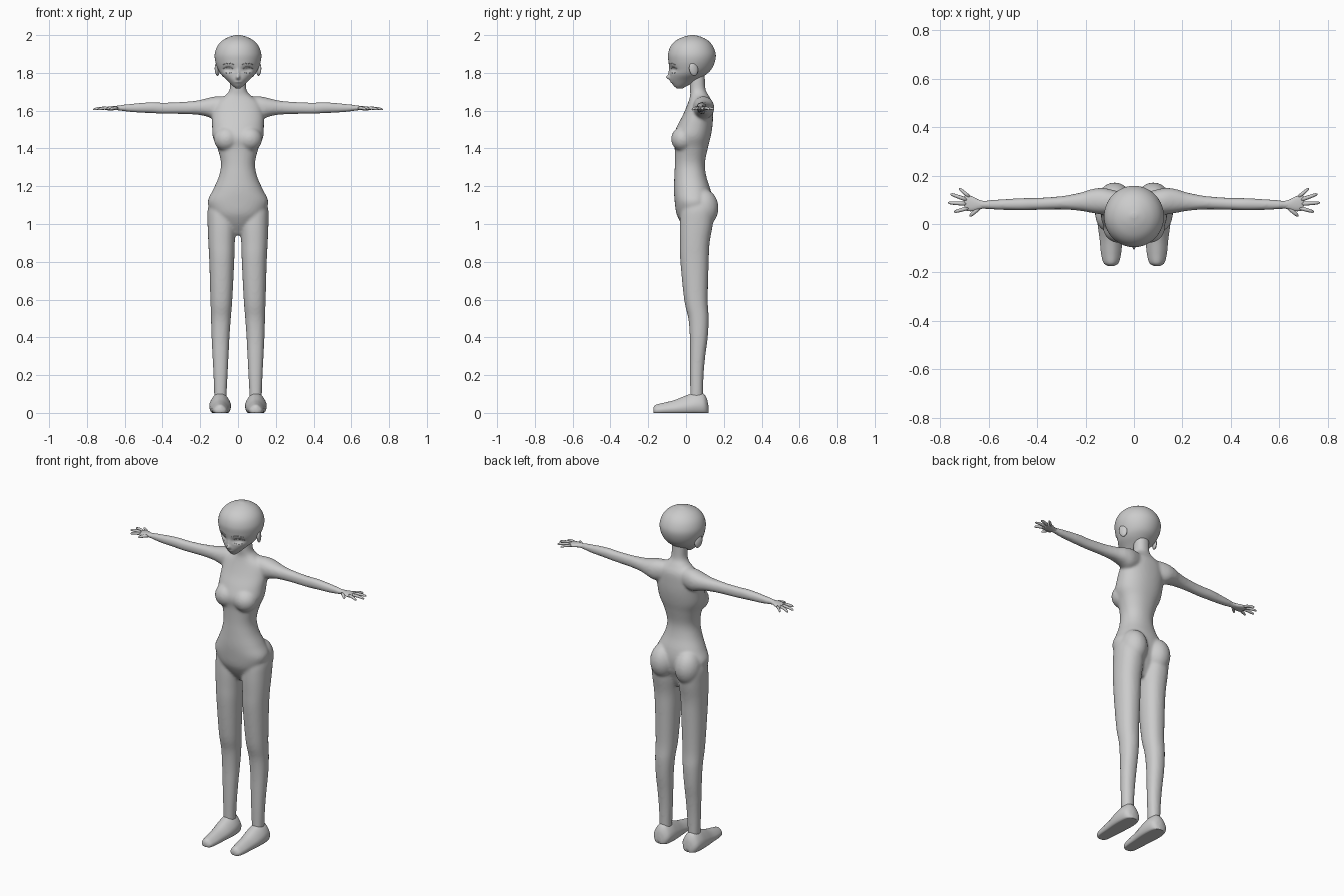
import bpy, bmesh, math
from mathutils import Vector, Matrix

if "Cube" in bpy.data.objects:
    bpy.data.objects.remove(bpy.data.objects["Cube"])

def catmull(rows, steps):
    out = []
    for i in range(len(rows) - 1):
        p = [rows[max(0, min(len(rows) - 1, i + k))] for k in (-1, 0, 1, 2)]
        for j in range(steps):
            t = j / steps
            out.append([0.5 * (2 * b + (c - a) * t + (2 * a - 5 * b + 4 * c - d) * t * t
                               + (3 * b - a - 3 * c + d) * t ** 3) for a, b, c, d in zip(*p)])
    return out + [list(rows[-1])]

def skin(bm, rings):
    vs = [[bm.verts.new(p) for p in r] for r in rings]
    n = len(vs[0])
    fs = [bm.faces.new((a[k], a[(k + 1) % n], b[(k + 1) % n], b[k]))
          for a, b in zip(vs, vs[1:]) for k in range(n)]
    fs += [bm.faces.new(vs[0]), bm.faces.new(vs[-1])]
    bmesh.ops.recalc_face_normals(bm, faces=fs)

def loft(bm, rows, axis, side=1, n=32, steps=5, power=2.2, taper=0.0, floor=False):
    """Rows are (position on axis, u low, u high, v low, v high)."""
    rings = []
    for t, ul, uh, vl, vh in catmull(rows, steps):
        ring = []
        for k in range(n):
            a = 2 * math.pi * k / n
            c, s = math.cos(a), math.sin(a)
            c = math.copysign(abs(c) ** (2 / power), c)
            s = math.copysign(abs(s) ** (2 / power), s)
            u = (ul + uh) / 2 + (uh - ul) / 2 * c * (1 - taper * max(0, s))
            v = (vl + vh) / 2 + (vh - vl) / 2 * s
            p = {'X': (t, u, v), 'Y': (u, t, v), 'Z': (u, v, t)}[axis]
            ring.append((p[0] * side, p[1], max(0, p[2]) if floor else p[2]))
        rings.append(ring)
    skin(bm, rings)

def tube(bm, pts, radii, n=10):
    pts = [Vector(p) for p in pts]
    rings = []
    for i, (p, r) in enumerate(zip(pts, radii)):
        d = pts[min(i + 1, len(pts) - 1)] - pts[max(i - 1, 0)]
        q = d.to_track_quat('Z', 'Y')
        rings.append([p + q @ Vector((r * math.cos(2 * math.pi * k / n),
                                      r * math.sin(2 * math.pi * k / n), 0)) for k in range(n)])
    skin(bm, rings)

def ball(bm, loc, size, rot=None):
    m = Matrix.Translation(loc) @ (rot or Matrix()) @ Matrix.Diagonal((*size, 1))
    bmesh.ops.create_uvsphere(bm, u_segments=24, v_segments=16, radius=1, matrix=m)

def make(name, bm, smooth=True):
    me = bpy.data.meshes.new(name)
    bm.to_mesh(me)
    bm.free()
    for p in me.polygons:
        p.use_smooth = smooth
    ob = bpy.data.objects.new(name, me)
    bpy.context.collection.objects.link(ob)
    return ob

# Body: torso with neck, legs, arms, bust and seat fused together
bm = bmesh.new()
torso = [(.94, .03, .02, .08), (.98, .08, -.01, .10), (1.02, .115, -.035, .115),
         (1.06, .142, -.052, .13), (1.12, .16, -.06, .138), (1.18, .133, -.064, .13),
         (1.25, .102, -.062, .108), (1.32, .09, -.059, .10), (1.40, .108, -.06, .115),
         (1.46, .133, -.068, .13), (1.52, .137, -.046, .14), (1.58, .136, -.015, .143),
         (1.64, .12, .01, .14), (1.68, .068, .022, .12), (1.71, .045, .021, .104),
         (1.76, .042, .02, .10), (1.82, .042, .02, .10)]
loft(bm, [(z, -w, w, a, b) for z, w, a, b in torso], 'Z', n=48)
leg = [(1.13, .05, .14, 0, .12), (1.08, .02, .16, -.025, .145), (1.0, .012, .161, -.033, .142),
       (.9, .017, .157, -.033, .125), (.8, .02, .152, -.03, .12), (.6, .03, .146, -.01, .115),
       (.5, .038, .143, .012, .12), (.4, .045, .14, .02, .115), (.3, .05, .135, .021, .102),
       (.2, .055, .13, .021, .093), (.1, .06, .126, .022, .09), (.07, .06, .126, .022, .09)]
arm = [(.05, .04, .13, 1.57, 1.675), (.12, .038, .148, 1.555, 1.675), (.17, .045, .145, 1.57, 1.664),
       (.22, .054, .13, 1.579, 1.653), (.3, .06, .115, 1.582, 1.646), (.4, .058, .108, 1.583, 1.643),
       (.46, .056, .107, 1.587, 1.645), (.55, .058, .102, 1.591, 1.638),
       (.63, .063, .096, 1.6, 1.629), (.65, .063, .096, 1.602, 1.626)]
for s in (1, -1):
    loft(bm, leg, 'Z', s)
    loft(bm, arm, 'X', s)
    ball(bm, (.06 * s, -.015, 1.45), (.068, .064, .066))
    ball(bm, (.08 * s, .09, 1.085), (.074, .082, .10))
body = make("body", bm)
rm = body.modifiers.new("fuse", 'REMESH')
rm.mode, rm.voxel_size, rm.use_smooth_shade = 'VOXEL', .007, True
sm = body.modifiers.new("soften", 'SMOOTH')
sm.factor, sm.iterations = .5, 10
mesh = bpy.data.meshes.new_from_object(body.evaluated_get(bpy.context.evaluated_depsgraph_get()))
body.modifiers.clear()
body.data = mesh

# Head with eye sockets, nose, lips and chin pressed into the front
head = [(1.717, .010, -.048, -.02), (1.733, .03, -.066, .01), (1.76, .057, -.082, .06),
        (1.79, .088, -.085, .105), (1.82, .106, -.087, .135), (1.86, .12, -.093, .153),
        (1.90, .123, -.095, .157), (1.94, .11, -.082, .143), (1.97, .084, -.055, .118),
        (1.99, .048, -.015, .082), (2.0, .012, .025, .045)]
bm = bmesh.new()
loft(bm, [(z, -w, w, a, b) for z, w, a, b in head], 'Z', n=96, steps=8, power=2.0)
def bump(v, x, z, rx, rz):
    return math.exp(-((abs(v.x) - x) / rx) ** 2 - ((v.z - z) / rz) ** 2)
for v in bm.verts:
    if v.co.y < .01:
        c = v.co.copy()
        v.co.y += (.014 * bump(c, .05, 1.818, .026, .015) - .02 * bump(c, 0, 1.777, .009, .012)
                   - .007 * bump(c, 0, 1.80, .008, .02) - .004 * bump(c, 0, 1.752, .018, .005))
head_ob = make("head", bm)
bpy.context.view_layer.update()

# Eyebrows and eyelids laid on the face
def on_face(x, z):
    hit, loc, _, _ = head_ob.ray_cast(Vector((x, -1, z)), Vector((0, 1, 0)))
    return loc if hit else Vector((x, -.08, z))
for part, zc, rise, r, x0, x1 in (("eyebrow", 1.846, .008, .0025, .02, .08),
                                  ("upper_eyelid", 1.825, .009, .003, .026, .078),
                                  ("lower_eyelid", 1.806, -.005, .002, .032, .072)):
    bm = bmesh.new()
    for s in (1, -1):
        ts = [i / 8 for i in range(9)]
        pts = [on_face(s * (x0 + (x1 - x0) * t), zc + rise * math.sin(math.pi * t) - .003) for t in ts]
        tube(bm, pts, [r * (.3 + .7 * math.sin(math.pi * t)) for t in ts], 8)
    make(part + "s", bm)

# Ears
bm = bmesh.new()
for s in (1, -1):
    rot = Matrix.Rotation(.35 * s, 4, 'Z') @ Matrix.Rotation(.2, 4, 'X')
    ball(bm, (.110 * s, .04, 1.82), (.011, .024, .036), rot)
make("ears", bm)

# Hands: flat palm with spread fingers and thumb
palm = [(.615, .066, .094, 1.603, 1.627), (.64, .06, .1, 1.603, 1.626),
        (.665, .053, .113, 1.602, 1.624), (.69, .054, .12, 1.602, 1.621), (.70, .06, .115, 1.605, 1.618)]
fingers = [((.68, .112), (.722, .148), .0075), ((.69, .10), (.757, .124), .0085),
           ((.69, .083), (.768, .088), .0085), ((.685, .066), (.742, .05), .0085),
           ((.64, .066), (.678, .032), .009)]
bm = bmesh.new()
for s in (1, -1):
    loft(bm, palm, 'X', s, n=24)
    for a, b, r in fingers:
        ts = (0, .35, .7, .92, 1)
        pts = [(s * (a[0] + (b[0] - a[0]) * t), a[1] + (b[1] - a[1]) * t,
                1.612 + .004 * math.sin(math.pi * t) - .006 * t) for t in ts]
        tube(bm, pts, [r * k for k in (1, .95, .85, .65, .25)])
make("hands", bm)

# Feet: rounded shoe shapes with flat soles
foot = [(-.173, .082, .108, .002, .028), (-.16, .063, .126, -.008, .043), (-.12, .053, .136, -.01, .053),
        (-.06, .047, .142, -.012, .068), (0, .039, .150, -.015, .092), (.05, .037, .152, -.015, .108),
        (.09, .043, .146, -.015, .103), (.11, .058, .131, -.01, .075), (.118, .08, .11, 0, .04)]
bm = bmesh.new()
for s in (1, -1):
    loft(bm, foot, 'Y', s, power=2.5, taper=.4, floor=True)
make("feet", bm)
